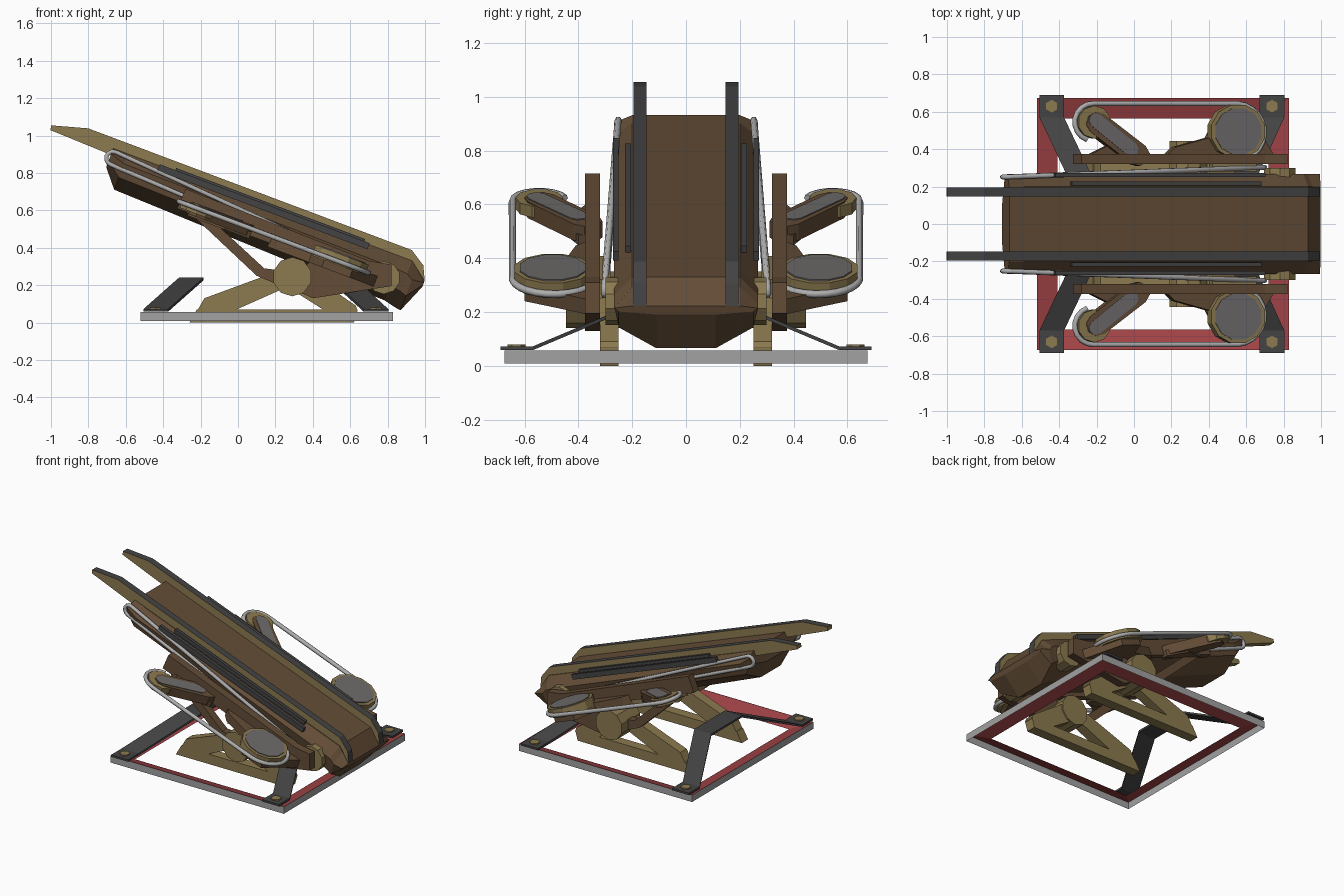
import bpy, bmesh, math
from mathutils import Vector

if "Cube" in bpy.data.objects:
    bpy.data.objects.remove(bpy.data.objects["Cube"])

C, S = 0.936, 0.352          # cosine and sine of the launcher tilt


def mat(name, r, g, b):
    m = bpy.data.materials.new(name)
    m.diffuse_color = (r, g, b, 1)
    m.use_nodes = True
    m.node_tree.nodes["Principled BSDF"].inputs["Base Color"].default_value = m.diffuse_color
    return m


GOLD = mat("dull_gold", .262, .195, .08)
BROWN = mat("brown_wood", .125, .073, .037)
DARK = mat("dark_iron", .056, .056, .056)
SILVER = mat("silver_cable", .42, .42, .42)
RED = mat("red_trim", .35, .055, .06)
STEEL = mat("base_steel", .36, .36, .36)
DISC = mat("disc_grey", .155, .145, .145)


# coordinate mappings: 2D profile point plus extrusion depth
def side(a, b, t):           # profile in x,z extruded along y
    return Vector((a, t, b))


def tilt(u, w, t):           # profile along and normal to the slope, extruded along y
    return Vector((C * u + S * w, t, -S * u + C * w))


def deck(x, y, w):           # plan-view profile extruded normal to the slope
    return tilt((x - .176) / C, w, y)


def plan(x, y, z):
    return Vector((x, y, z))


def finish(name, bm, mats, mirror):
    bmesh.ops.recalc_face_normals(bm, faces=bm.faces)
    me = bpy.data.meshes.new(name)
    bm.to_mesh(me)
    bm.free()
    for m in mats:
        me.materials.append(m)
    ob = bpy.data.objects.new(name, me)
    bpy.context.collection.objects.link(ob)
    if mirror:
        ob.modifiers.new("mirror", 'MIRROR').use_axis = (False, True, False)
        ob.modifiers["mirror"].use_mirror_merge = False
    return ob


def loft(name, rings, mats, mirror=True, caps=True, closed=True):
    bm = bmesh.new()
    vs = [[bm.verts.new(p) for p in r] for r in rings]
    n = len(rings[0])
    for a, b in zip(vs, vs[1:]):
        for i in range(n if closed else n - 1):
            j = (i + 1) % n
            bm.faces.new((a[i], a[j], b[j], b[i]))
    if caps:
        bm.faces.new(vs[0])
        bm.faces.new(vs[-1])
    return finish(name, bm, mats, mirror)


def prism(name, pts, f, lo, hi, m, mirror=True):
    return loft(name, [[f(a, b, t) for a, b in pts] for t in (lo, hi)], [m], mirror)


def circle(cx, cy, r, n, off=.5):
    return [(cx + r * math.cos(2 * math.pi * (i + off) / n),
             cy + r * math.sin(2 * math.pi * (i + off) / n)) for i in range(n)]


def capsule(p, q, r):
    a = math.atan2(q[1] - p[1], q[0] - p[0])
    return [(c[0] + r * math.cos(a + s + k * math.pi / 4), c[1] + r * math.sin(a + s + k * math.pi / 4))
            for c, s in ((q, -math.pi / 2), (p, math.pi / 2)) for k in range(5)]


def cable(name, pts, r, cyclic):
    for s, tag in ((1, "back"), (-1, "front")):
        cu = bpy.data.curves.new(name + "_" + tag, 'CURVE')
        cu.dimensions = '3D'
        cu.bevel_depth, cu.bevel_resolution = r, 1
        cu.use_fill_caps = True
        sp = cu.splines.new('POLY')
        sp.points.add(len(pts) - 1)
        for p, v in zip(sp.points, pts):
            p.co = (v.x, s * v.y, v.z, 1)
        sp.use_cyclic_u = cyclic
        cu.materials.append(SILVER)
        bpy.context.collection.objects.link(bpy.data.objects.new(cu.name, cu))


# base: steel outer wall with red sheet sloping inwards
def rect(d, z):
    x0, x1, y = -.52 + d, .83 - d, .675 - d
    return [Vector(p) for p in ((x0, -y, z), (x1, -y, z), (x1, y, z), (x0, y, z))]


loft("base_wall", [rect(0, .008), rect(0, .057)], [STEEL], False, False)
loft("base_slope", [rect(.001, .056), rect(.112, .018)], [RED], False, False)

# dark trestles: feet, leaning legs and a cross plate, with hex bolts
for tag, foot, top in (("rear", -.44, -.25), ("fore", .738, .555)):
    rings = []
    for x, y, z in ((foot, .69, .058), (foot, .57, .058), (top, .17, .226),
                    (top, -.17, .226), (foot, -.57, .058), (foot, -.69, .058)):
        rings.append([Vector((x + dx, y, z + dz)) for dx, dz in
                      ((-.066, 0), (.066, 0), (.066, .014), (-.066, .014))])
    loft(tag + "_trestle", rings, [DARK], False)
    prism(tag + "_bolt", circle(foot, .63, .034, 6), plan, .06, .08, GOLD)

# gold A-frame stands
prism("stand_bar", [(-.26, 0), (.62, 0), (.64, .07), (-.22, .07)], side, .25, .32, GOLD)
prism("stand_leg_rear", [(-.22, .06), (-.03, .06), (.24, .18), (.29, .28), (.2, .27), (-.18, .13)],
      side, .25, .32, GOLD)
prism("stand_leg_fore", [(.47, .06), (.64, .06), (.63, .09), (.4, .25), (.29, .28), (.28, .18)],
      side, .25, .32, GOLD)
prism("stand_hub", circle(.29, .245, .105, 10), side, .24, .445, GOLD)

# brown side plates: beam, strut and lower plate
prism("side_beam", [(-.325, .61), (-.28, .715), (.7, .33), (.82, .31), (.82, .22), (.66, .24)],
      side, .32, .375, BROWN)
prism("side_strut", [(-.24, .57), (-.12, .53), (.14, .29), (.3, .27), (.3, .17), (.22, .2), (.1, .25)],
      side, .32, .375, BROWN)
prism("side_lower_plate", [(.25, .2), (.4, .13), (.82, .195), (.82, .3), (.4, .34)],
      side, .32, .375, BROWN)
prism("tail_hub", circle(.78, .24, .088, 10), side, .2, .3, GOLD)

# brown bed lofted along the slope, tapering at both ends
rings = []
for u, wt, wb in ((-.952, .637, .53), (-.87, .637, .432), (.69, .637, .387),
                  (.755, .637, .372), (.79, .61, .367), (.855, .56, .525)):
    k = (wt - wb) / .25
    half = [(.11, wb), (.25, wb + .085 * k), (.268, wt - .07 * k), (.2, wt)]
    rings.append([tilt(u, w, y) for y, w in half] + [tilt(u, w, -y) for y, w in reversed(half)])
loft("bed", rings, [BROWN], False)

# gold rails with dark upper faces
rail = prism("rail", [(-1.307, .635), (-1.115, .69), (.733, .69), (.82, .635), (.856, .56),
                      (.78, .56), (-.95, .6), (-1.3, .61)], tilt, .147, .195, GOLD)
rail.data.materials.append(DARK)
for f in rail.data.polygons:
    if f.normal.z > .3 or f.normal.x > .7:
        f.material_index = 1

# dark guide strips on the bed shoulders
prism("outer_strip", [(-.69, .61), (.51, .61), (.51, .645), (-.69, .645)], tilt, .25, .272, DARK)
prism("inner_strip", [(-.6, .63), (.48, .63), (.48, .657), (-.6, .657)], tilt, .205, .226, DARK)

# tensioner arms: big disc and small pulley on each side
prism("disc_bracket", [(.18, .37), (.22, .41), (.4, .46), (.47, .6), (.62, .6), (.72, .42), (.75, .37)],
      deck, .435, .495, BROWN)
prism("big_disc", circle(.545, .495, .147, 12), deck, .475, .535, GOLD)
prism("big_disc_face", circle(.545, .495, .127, 12), deck, .53, .54, DISC)
prism("pulley_arm", capsule((-.2, .54), (.02, .37), .06), deck, .45, .515, BROWN)
prism("pulley", circle(-.215, .545, .088, 10), deck, .465, .51, GOLD)
prism("pulley_arm_face", capsule((-.21, .555), (-.02, .4), .038), deck, .51, .519, DISC)
prism("arm_brace", [(-.25, .36), (.08, .36), (.08, .4), (-.05, .46)], deck, .44, .48, BROWN)

# silver belt hooking round pulley and disc
hook = [(-.215 + .1 * math.cos(math.radians(a)), .545 + .1 * math.sin(math.radians(a)))
        for a in range(250, 89, -20)]
hook += [(.545 + .155 * math.cos(math.radians(a)), .49 + .155 * math.sin(math.radians(a)))
         for a in range(85, -66, -15)]
cable("drive_belt", [deck(x, y, .495) for x, y in hook], .014, False)

# silver cable loop along the bed side
loop = [(-.935 + .036 * math.cos(math.radians(a)), .587 + .036 * math.sin(math.radians(a)))
        for a in range(90, 271, 30)] + [(.54, .485), (.56, .5), (.54, .52)]
cable("bed_cable", [tilt(u, w, .252 + (u + .95) * .034) for u, w in loop], .013, True)
prism("cable_clamp", [(.25, .475), (.5, .475), (.5, .53), (.25, .53)], tilt, .28, .325, GOLD)
